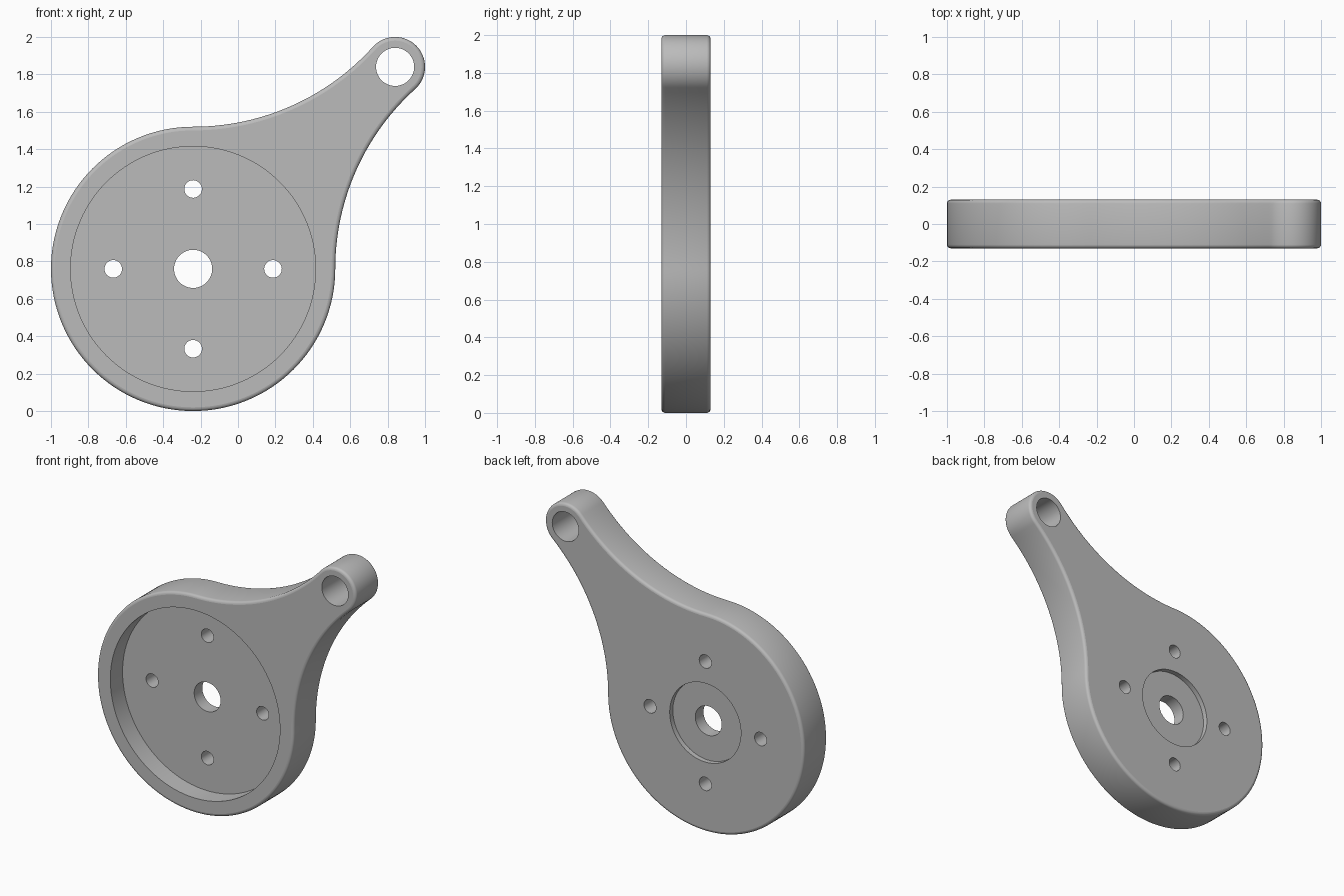
import bpy
import bmesh
from math import sin, cos, pi, atan2, radians
from mathutils import Matrix

if "Cube" in bpy.data.objects:
    bpy.data.objects.remove(bpy.data.objects["Cube"], do_unlink=True)

# Main dimensions
HALF = 0.13            # half thickness
BX, BZ, BR = -0.24, 0.76, 0.76   # large disc
SX, SZ, SR = 0.84, 1.84, 0.16    # small eye
SPAN = SX - BX
EDGE = 0.02            # rounded rim

# Radius of the concave flank tangent to both discs
drop = SPAN - BR
FR = (SPAN ** 2 + drop ** 2 - SR ** 2) / (2 * (SR + drop))
TANGENT = atan2(SPAN, drop - FR)

grey = bpy.data.materials.new("grey metal")
grey.use_nodes = True
color = (0.5, 0.5, 0.5, 1)
grey.diffuse_color = color
grey.node_tree.nodes["Principled BSDF"].inputs["Base Color"].default_value = color


def arc(cx, cz, r, start, end, steps):
    """Points of an arc, leaving out its last point."""
    angles = [start + (end - start) * i / steps for i in range(steps)]
    return [(cx + r * cos(a), cz + r * sin(a)) for a in angles]


def outline(inset):
    """Teardrop outline moved inwards by inset."""
    return (arc(BX, BZ, BR - inset, pi / 2, 2 * pi, 96)
            + arc(BX + BR + FR, BZ, FR + inset, pi, TANGENT, 28)
            + arc(SX, SZ, SR - inset, TANGENT - pi, 1.5 * pi - TANGENT, 40)
            + arc(BX, BZ + BR + FR, FR + inset, pi / 2 - TANGENT, -pi / 2, 28))


def build_arm():
    """Loft the outline through the thickness with rounded rims."""
    steps = [i * pi / 8 for i in range(5)]
    front = [(EDGE * (1 - sin(a)), -HALF + EDGE * (1 - cos(a))) for a in steps]
    levels = front + [(inset, -y) for inset, y in reversed(front)]
    bm = bmesh.new()
    rings = [[bm.verts.new((x, y, z)) for x, z in outline(inset)]
             for inset, y in levels]
    for a, b in zip(rings, rings[1:]):
        for i in range(len(a)):
            j = (i + 1) % len(a)
            bm.faces.new((a[i], a[j], b[j], b[i]))
    bm.faces.new(rings[0])
    bm.faces.new(rings[-1])
    bmesh.ops.recalc_face_normals(bm, faces=bm.faces)
    mesh = bpy.data.meshes.new("lever_arm")
    bm.to_mesh(mesh)
    bm.free()
    mesh.materials.append(grey)
    obj = bpy.data.objects.new("lever_arm", mesh)
    bpy.context.collection.objects.link(obj)
    return obj


def cut(obj, name, x, z, r, y0, y1, sides=48):
    """Bore a round hole along y from y0 to y1."""
    bm = bmesh.new()
    place = Matrix.Translation((x, (y0 + y1) / 2, z)) @ Matrix.Rotation(pi / 2, 4, "X")
    bmesh.ops.create_cone(bm, cap_ends=True, segments=sides, radius1=r,
                          radius2=r, depth=y1 - y0, matrix=place)
    mesh = bpy.data.meshes.new(name)
    bm.to_mesh(mesh)
    bm.free()
    mesh.materials.append(grey)
    cutter = bpy.data.objects.new(name, mesh)
    cutter.hide_render = True
    bpy.context.collection.objects.link(cutter)
    mod = obj.modifiers.new(name, "BOOLEAN")
    mod.operation = "DIFFERENCE"
    mod.solver = "EXACT"
    mod.object = cutter
    bpy.ops.object.modifier_apply(modifier=mod.name)
    bpy.data.objects.remove(cutter, do_unlink=True)


arm = build_arm()
bpy.ops.object.select_all(action="DESELECT")
arm.select_set(True)
bpy.context.view_layer.objects.active = arm

# Wide front recess, shallow rear counterbore, hub and eye bores
cut(arm, "front_recess", BX, BZ, 0.655, -0.3, 0.005, 128)
cut(arm, "rear_counterbore", BX, BZ, 0.275, HALF - 0.035, 0.3, 80)
cut(arm, "hub_bore", BX, BZ, 0.102, -0.3, 0.3)
cut(arm, "eye_bore", SX, SZ, 0.102, -0.3, 0.3)

# Four bolt holes around the hub
for k in range(4):
    a = k * pi / 2
    cut(arm, "bolt_hole", BX + 0.427 * cos(a), BZ + 0.427 * sin(a),
        0.047, -0.3, 0.3, 32)

# Smooth walls, flat plates
bpy.ops.object.shade_smooth_by_angle(angle=radians(30))
for face in arm.data.polygons:
    if abs(face.normal.y) > 0.999:
        face.use_smooth = False
